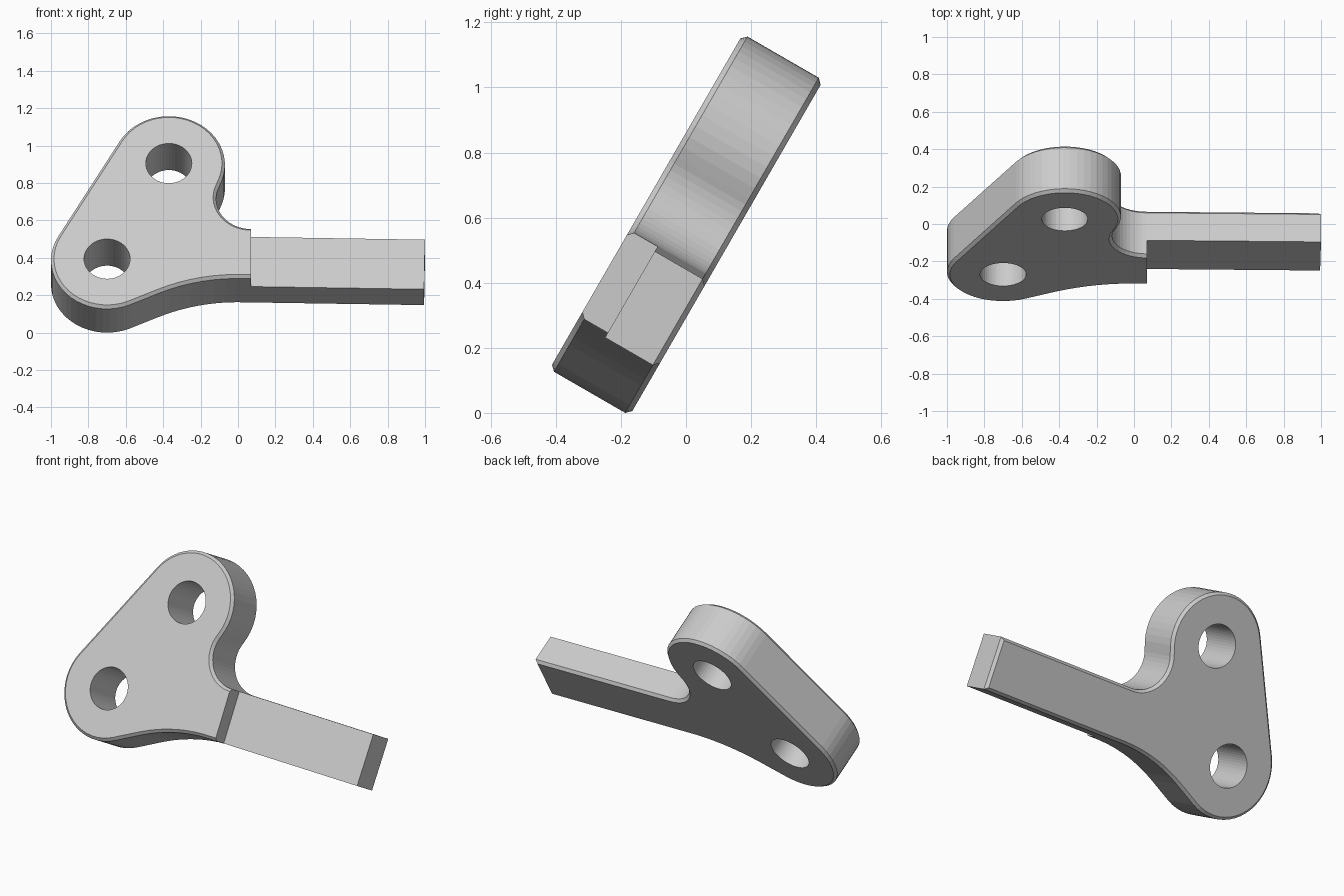
import bpy, bmesh
from math import cos, sin, radians, degrees, atan2, ceil
from mathutils import Matrix, Vector

cube = bpy.data.objects.get("Cube")
if cube:
    bpy.data.objects.remove(cube, do_unlink=True)

HALF = 0.1425      # half thickness of the plate
CHAMFER = 0.016
R = 0.30           # radius of both lobes
UPPER = Vector((-0.37, 0.297))
LOWER = Vector((-0.70, -0.293))

grey = bpy.data.materials.new("light_grey")
grey.use_nodes = True
grey.diffuse_color = (0.6, 0.6, 0.6, 1)
grey.node_tree.nodes["Principled BSDF"].inputs["Base Color"].default_value = (0.6, 0.6, 0.6, 1)


def arc(center, radius, start, end, step=7.5):
    """Points along an arc, angles in degrees."""
    n = max(2, ceil(abs(end - start) / step))
    angles = [radians(start + (end - start) * i / n) for i in range(n + 1)]
    return [(center[0] + radius * cos(a), center[1] + radius * sin(a)) for a in angles]


def prism(name, outline, low, high, chamfer=0):
    """Extrude a flat outline between two heights, chamfering both rims."""
    bm = bmesh.new()
    base = bm.faces.new([bm.verts.new((x, y, low)) for x, y in outline])
    top = bmesh.ops.extrude_face_region(bm, geom=[base])["geom"]
    for v in top:
        if isinstance(v, bmesh.types.BMVert):
            v.co.z = high
    bmesh.ops.recalc_face_normals(bm, faces=bm.faces)
    if chamfer:
        rims = [e for e in bm.edges if abs(e.verts[0].co.z - e.verts[1].co.z) < 1e-5]
        bmesh.ops.bevel(bm, geom=rims, offset=chamfer, segments=1,
                        affect='EDGES', clamp_overlap=False)
    mesh = bpy.data.meshes.new(name)
    bm.to_mesh(mesh)
    bm.free()
    mesh.materials.append(grey)
    obj = bpy.data.objects.new(name, mesh)
    bpy.context.collection.objects.link(obj)
    return obj


def cut(target, cutter):
    """Subtract the cutter from the target and discard it."""
    cutter.hide_render = True
    mod = target.modifiers.new("cut", 'BOOLEAN')
    mod.operation, mod.solver, mod.object = 'DIFFERENCE', 'EXACT', cutter
    bpy.context.view_layer.objects.active = target
    bpy.ops.object.modifier_apply(modifier=mod.name)
    bpy.data.objects.remove(cutter, do_unlink=True)


# Outline: lower lobe, shallow hollow, arm, tight fillet, upper lobe
along = UPPER - LOWER
side = degrees(atan2(along.y, along.x)) + 90
fillet = Vector((0.07, 0.087))
to_upper = UPPER - fillet
join = degrees(atan2(to_upper.y, to_upper.x))
slope = 24.7
outline = (
    arc(LOWER, R, side, 270 + slope)
    + arc((-0.007, -1.405), 1.0, 90 + slope, 90, 4)
    + [(0.995, -0.423), (1.0, -0.117)]
    + arc(fillet, 0.187, 270, join)
    + arc(UPPER, R, join - 180, side)[1:]
)
lever = prism("lever_plate", outline, -HALF, HALF, CHAMFER)

# Through holes in both lobes
for center in (UPPER, LOWER):
    cut(lever, prism("hole_cutter", arc(center, 0.123, 0, 360)[:-1], -0.5, 0.5))

# Step that thins the arm from the front
step = [(0.07, -0.7), (1.3, -0.7), (1.3, 0.05), (0.07, 0.05)]
cut(lever, prism("step_cutter", step, 0.043, 0.5))

# Lean the whole lever back
lever.data.transform(Matrix.Translation((0, 0, 0.58)) @ Matrix.Rotation(radians(60), 4, 'X'))
lowest = min(v.co.z for v in lever.data.vertices)
lever.data.transform(Matrix.Translation((0, 0, -lowest)))
